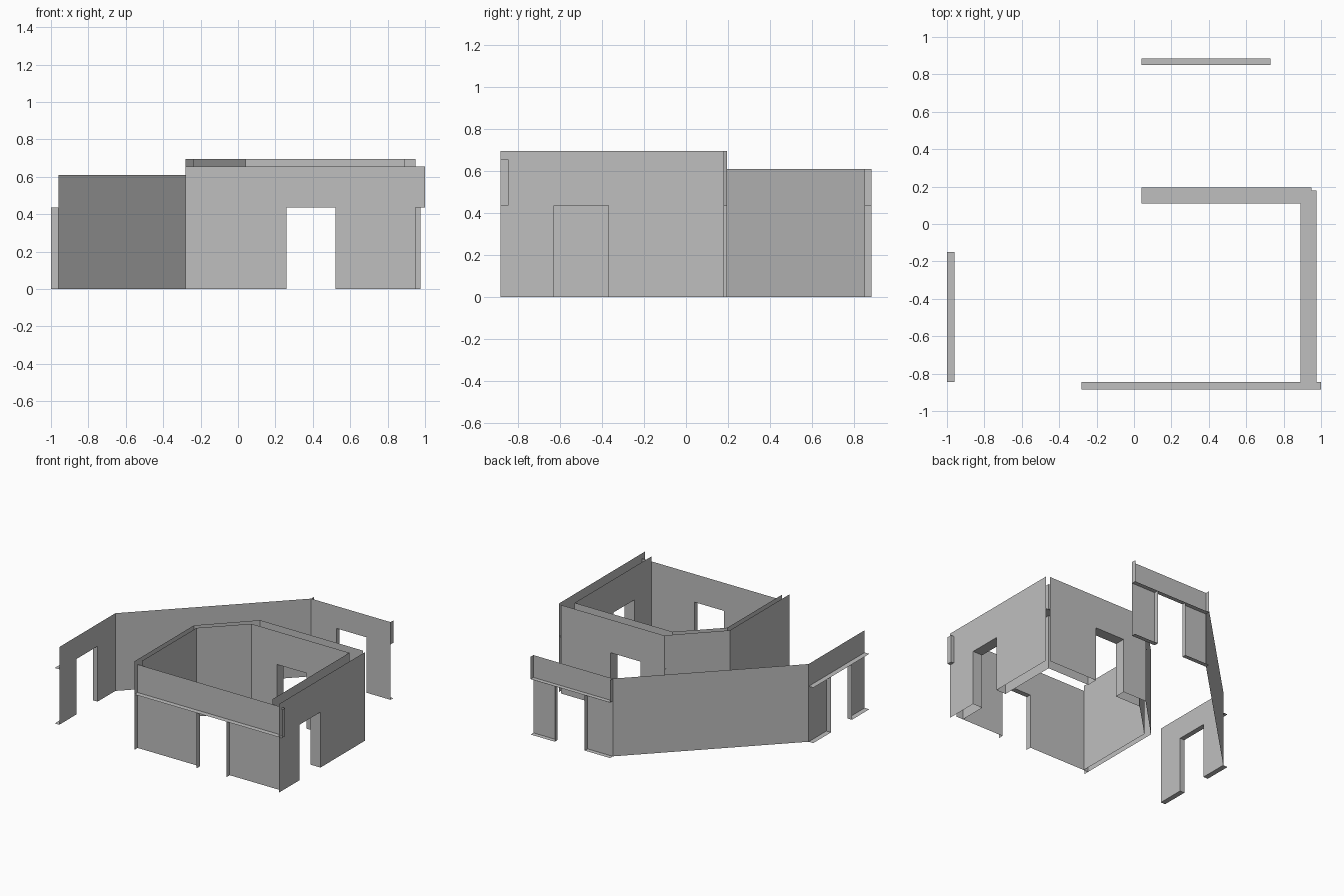
import bpy, bmesh

if "Cube" in bpy.data.objects:
    bpy.data.objects.remove(bpy.data.objects["Cube"], do_unlink=True)

plaster = bpy.data.materials.new("plaster_gray")
plaster.use_nodes = True
gray = (0.52, 0.52, 0.52, 1)
plaster.diffuse_color = gray
plaster.node_tree.nodes["Principled BSDF"].inputs["Base Color"].default_value = gray

DOOR_H = 0.435
ROOM_H = 0.695
FENCE_H = 0.61


def finish(bm, name):
    bmesh.ops.remove_doubles(bm, verts=bm.verts, dist=0.0005)
    mesh = bpy.data.meshes.new(name)
    bm.to_mesh(mesh)
    bm.free()
    mesh.materials.append(plaster)
    bpy.context.collection.objects.link(bpy.data.objects.new(name, mesh))


def face(bm, points):
    bm.faces.new([bm.verts.new(p) for p in points])


def panel(bm, a, b, z0, z1):
    """Upright sheet between two plan points."""
    face(bm, [(*a, z0), (*b, z0), (*b, z1), (*a, z1)])


def door_wall(name, axis, span, door, skins, depth, height,
              lintel=None, floor=False, caps=()):
    """Thin-sheet wall with a doorway, jambs and a full-length ledge.
    skins: (offset, start, end) of each upright sheet."""
    bm = bmesh.new()
    lintel = lintel or span

    def plan(u, v):
        return (u, v) if axis == "x" else (v, u)

    def flat(u0, u1, z):
        v0, v1 = depth
        face(bm, [(*plan(u, v), z) for u, v in
                  ((u0, v0), (u1, v0), (u1, v1), (u0, v1))])

    for v, s, e in skins:
        for u0, u1 in ((s, door[0]), (door[1], e)):
            panel(bm, plan(u0, v), plan(u1, v), 0, DOOR_H)
        l0, l1 = lintel if lintel != span else (s, e)
        panel(bm, plan(l0, v), plan(l1, v), DOOR_H, height)
    for u in door:
        panel(bm, plan(u, depth[0]), plan(u, depth[1]), 0, DOOR_H)
    for u in caps:
        panel(bm, plan(u, depth[0]), plan(u, depth[1]), DOOR_H, height)
    flat(*lintel, DOOR_H)
    if floor:
        flat(span[0], door[0], 0)
        flat(door[1], span[1], 0)
    finish(bm, name)


def plain_wall(name, points, height):
    bm = bmesh.new()
    for a, b in zip(points, points[1:]):
        panel(bm, a, b, 0, height)
    finish(bm, name)


door_x = (0.26, 0.52)
door_y = (-0.63, -0.37)

# Inner room: front, side and back walls with doorways
door_wall("room_front_wall", "x", (-0.28, 0.95), door_x,
          [(-0.845, -0.28, 0.95)], (-0.885, -0.845), 0.655,
          lintel=(-0.28, 1.0), caps=(1.0,))
door_wall("room_side_wall", "y", (-0.845, 0.18), door_y,
          [(0.89, -0.845, 0.11), (0.975, -0.885, 0.18)],
          (0.89, 0.975), ROOM_H)
door_wall("room_back_wall", "x", (0.04, 0.95), door_x,
          [(0.11, 0.04, 0.89), (0.195, 0.05, 0.95)],
          (0.11, 0.195), ROOM_H)

# Inner room: solid wall with a slanted corner, both sheets
plain_wall("room_outer_corner", [(-0.28, -0.885), (-0.28, -0.145), (0.055, 0.195)], ROOM_H)
plain_wall("room_inner_corner", [(-0.24, -0.845), (-0.24, -0.17), (0.04, 0.11)], ROOM_H)

# Outer enclosure
door_wall("enclosure_back_wall", "x", (0.04, 0.73), door_x,
          [(0.85, 0.04, 0.73)], (0.85, 0.885), FENCE_H,
          floor=True, caps=(0.04, 0.73))
door_wall("enclosure_side_wall", "y", (-0.845, -0.15), door_y,
          [(-0.96, -0.845, -0.15)], (-1.0, -0.96), FENCE_H, floor=True)
plain_wall("enclosure_slanted_wall", [(-0.96, -0.15), (0.04, 0.85)], FENCE_H)
